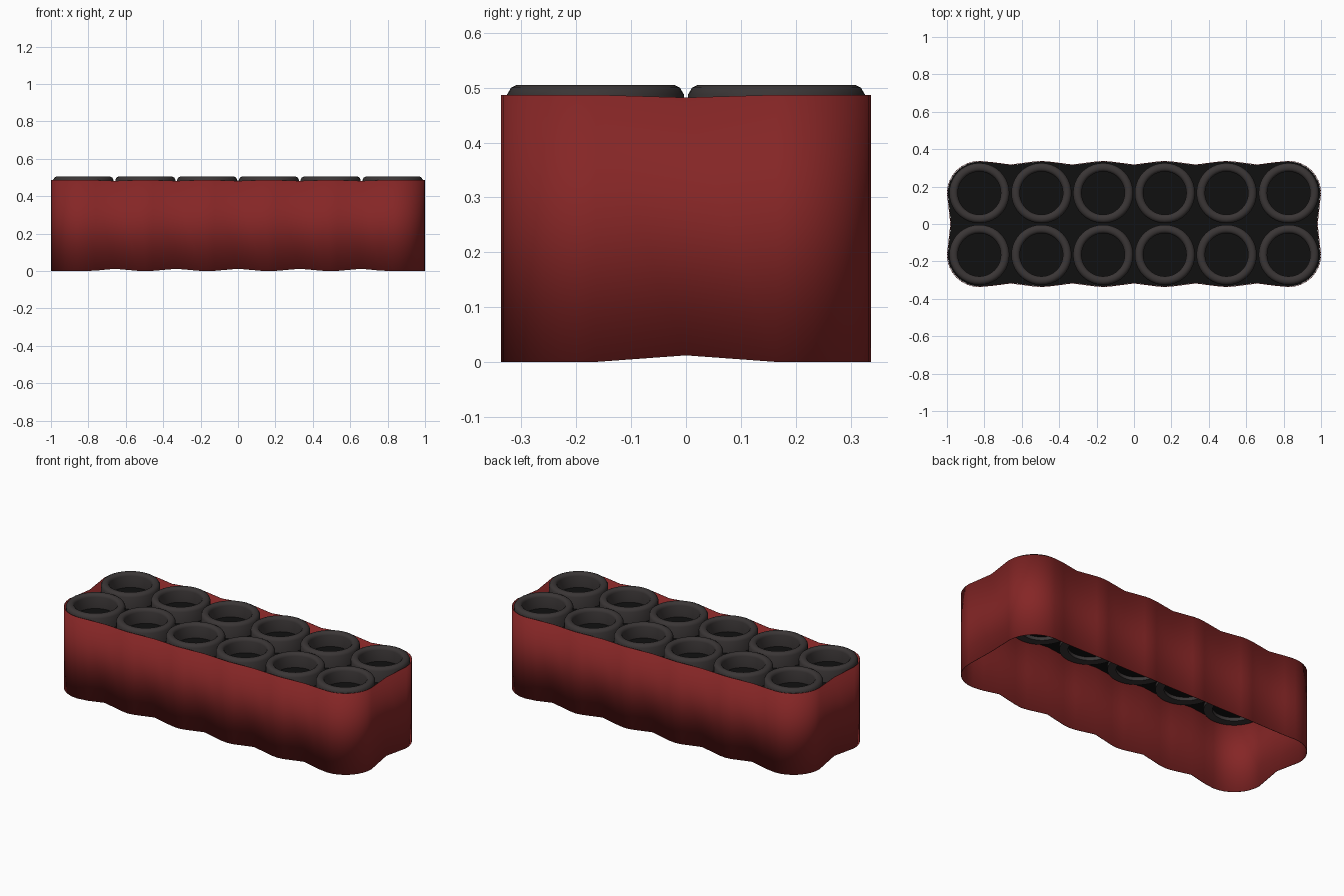
import bpy, bmesh, math

if "Cube" in bpy.data.objects:
    bpy.data.objects.remove(bpy.data.objects["Cube"])

def mat(name, col):
    m = bpy.data.materials.new(name)
    m.diffuse_color = (*col, 1)
    m.use_nodes = True
    m.node_tree.nodes["Principled BSDF"].inputs["Base Color"].default_value = m.diffuse_color
    return m

RED = mat("wrap red", (0.235, 0.019, 0.019))
GREY = mat("tube charcoal", (0.042, 0.036, 0.036))
BLACK = mat("floor black", (0.005, 0.005, 0.005))
XS = [s * x for x in (0.165, 0.495, 0.827) for s in (-1, 1)]
YS = (-0.165, 0.165)

def finish(name, bm, m, smooth=True):
    bmesh.ops.recalc_face_normals(bm, faces=bm.faces)
    me = bpy.data.meshes.new(name)
    bm.to_mesh(me)
    bm.free()
    o = bpy.data.objects.new(name, me)
    bpy.context.collection.objects.link(o)
    me.materials.append(m)
    if smooth:
        bpy.context.view_layer.objects.active = o
        o.select_set(True)
        bpy.ops.object.shade_smooth_by_angle(angle=math.radians(40))
        o.select_set(False)
    return o

# Wavy outline: one quarter, then mirrored; third value is how far into a valley
quarter = [(0, 0.318, 1)]
for c in (0.165, 0.495):
    quarter += [(c - 0.04, 0.334, 0.1), (c, 0.337, 0), (c + 0.04, 0.334, 0.1), (c + 0.165, 0.318, 1)]
quarter.append((0.76, 0.331, 0.2))
for i in range(9):
    a = math.pi / 2 * (1 - i / 8)
    quarter.append((0.827 + 0.173 * math.cos(a), 0.165 + 0.172 * math.sin(a), 0))
quarter.append((0.982, 0, 1))
half = quarter + [(x, -y, w) for x, y, w in quarter[-2::-1]]
outline = half + [(-x, y, w) for x, y, w in half[-2:0:-1]]

# Thin shrink wrap sleeve, open top and bottom
bm = bmesh.new()
low = [bm.verts.new((x, y, 0.012 * w)) for x, y, w in outline]
top = [bm.verts.new((x, y, 0.487 - 0.005 * w)) for x, y, w in outline]
n = len(outline)
for i in range(n):
    j = (i + 1) % n
    bm.faces.new((low[i], low[j], top[j], top[i]))
wrap = finish("wrap_sleeve", bm, RED)
sol = wrap.modifiers.new("thickness", "SOLIDIFY")
sol.thickness = 0.003
sol.offset = -1

# Black floor filling the sleeve under the tube rims
bm = bmesh.new()
bm.faces.new([bm.verts.new((x * 0.996, y * 0.99, 0.42)) for x, y, w in outline])
finish("tube_floor", bm, BLACK, False)

# Tube mouths: rounded rim lathed around each centre
profile = [(0.115, 0.42), (0.115, 0.488), (0.119, 0.498), (0.128, 0.505), (0.144, 0.505),
           (0.154, 0.500), (0.161, 0.488), (0.161, 0.40), (0.115, 0.40), (0.115, 0.42)]
SEG = 40
for k, (x, y) in enumerate((x, y) for y in YS for x in XS):
    bm = bmesh.new()
    rings = [[bm.verts.new((x + r * math.cos(2 * math.pi * s / SEG),
                            y + r * math.sin(2 * math.pi * s / SEG), z))
              for s in range(SEG)] for r, z in profile[:-1]]
    for a, b in zip(rings, rings[1:] + rings[:1]):
        for s in range(SEG):
            t = (s + 1) % SEG
            bm.faces.new((a[s], a[t], b[t], b[s]))
    finish(f"tube_mouth_{k + 1}", bm, GREY)
